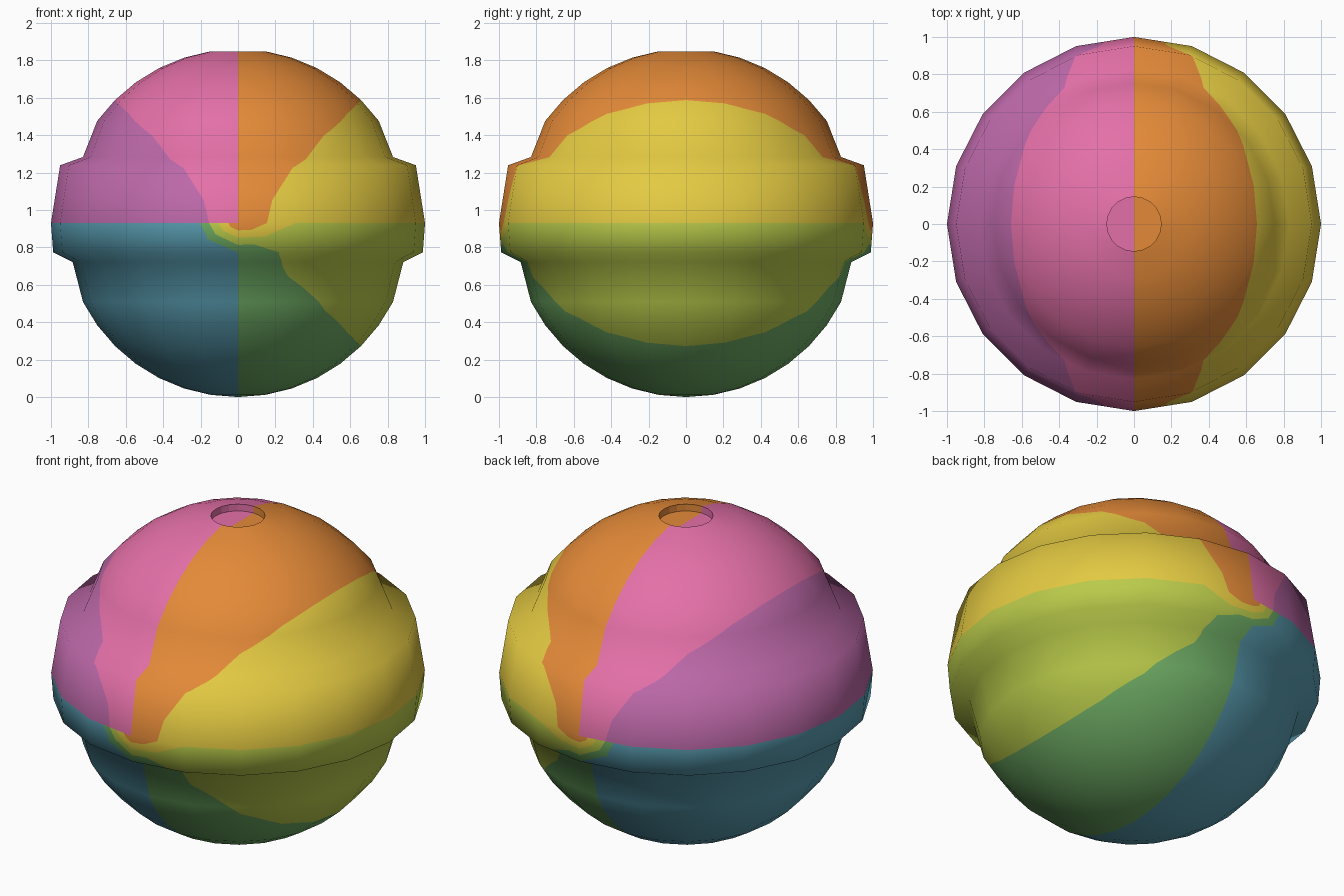
import bpy, math
from mathutils import Vector

if "Cube" in bpy.data.objects:
    bpy.data.objects.remove(bpy.data.objects["Cube"])

C, R, SIDES = 0.93, 0.93, 20      # sphere centre height, radius, segments

# Colour wheel around the y axis: (name, from angle, to angle, sRGB)
BANDS = [
    ("teal", -180, -90, 0x589CB0), ("green", -90, -45, 0x6EAC64),
    ("lime", -45, 0, 0xBACB4A), ("yellow", 0, 45, 0xE4CA42),
    ("orange", 45, 90, 0xE48A38), ("pink", 90, 135, 0xE470A8),
    ("purple", 135, 180, 0xBC68A8)]


def linear(v):
    v /= 255
    return v / 12.92 if v <= 0.04045 else ((v + 0.055) / 1.055) ** 2.4


MATS = []
for name, lo, hi, rgb in BANDS:
    m = bpy.data.materials.new(name)
    m.diffuse_color = (linear(rgb >> 16), linear(rgb >> 8 & 255), linear(rgb & 255), 1)
    m.use_nodes = True
    m.node_tree.nodes["Principled BSDF"].inputs["Base Color"].default_value = m.diffuse_color
    MATS.append(m)


def wheel_angle(p):
    if abs(p.x) < 1e-5 and abs(p.z - C) < 1e-5:
        return 90.0
    return round(math.degrees(math.atan2(p.z - C, p.x)), 5)


def mix(a, b, t):
    return tuple(u + (v - u) * t for u, v in zip(a, b))


def clip(poly, limit, sign):
    """Keep the part of poly where sign * (angle - limit) >= 0."""
    out = []
    for a, b in zip(poly, poly[1:] + poly[:1]):
        da, db = sign * (a[2] - limit), sign * (b[2] - limit)
        if da >= 0:
            out.append(a)
        if da * db < 0:
            t = da / (da - db)
            out.append((a[0].lerp(b[0], t), a[1].lerp(b[1], t), limit))
    return out


def profile_normals(prof):
    segs = [Vector((z1 - z0, r0 - r1)).normalized()
            for (r0, z0), (r1, z1) in zip(prof, prof[1:])]
    mids = [(a + b).normalized() for a, b in zip(segs, segs[1:])]
    first = Vector((0, -1)) if prof[0][0] == 0 else segs[0]
    return [first] + mids + [segs[-1]]


def revolve(name, prof, smooth):
    """Lathe a profile and cut its faces along the colour wheel borders."""
    norms = profile_normals(prof)

    def corner(i, j):
        a = 2 * math.pi * j / SIDES
        c, s = round(math.cos(a), 9), round(math.sin(a), 9)
        (r, z), n = prof[i], norms[i]
        p = Vector((r * c, r * s, z))
        return (p, Vector((n.x * c, n.x * s, n.y)), wheel_angle(p))

    index, verts, normals, faces, mats = {}, [], [], [], []

    def vid(v):
        key = tuple(round(k, 5) + 0.0 for k in v[0])
        if key not in index:
            index[key] = len(verts)
            verts.append(v[0])
            normals.append(v[1].normalized())
        return index[key]

    for i in range(len(prof) - 1):
        for j in range(SIDES):
            quad = [corner(i, j), corner(i, j + 1), corner(i + 1, j + 1), corner(i + 1, j)]
            if sum(q[0].z for q in quad) / 4 < C:      # seam of the wheel
                quad = [(p, n, -180.0 if a == 180 else a) for p, n, a in quad]
            mid = (sum((q[0] for q in quad), Vector()) / 4,
                   sum((q[1] for q in quad), Vector()) / 4,
                   sum(q[2] for q in quad) / 4)
            for a, b in zip(quad, quad[1:] + quad[:1]):
                for k, (_, lo, hi, _) in enumerate(BANDS):
                    part = clip([a, b, mid], lo, 1)
                    part = clip(part, hi, -1) if part else part
                    ids = list(dict.fromkeys(vid(v) for v in part)) if len(part) > 2 else []
                    if len(ids) > 2:
                        faces.append(ids)
                        mats.append(k)

    me = bpy.data.meshes.new(name)
    me.from_pydata(verts, [], faces)
    for m in MATS:
        me.materials.append(m)
    for poly, k in zip(me.polygons, mats):
        poly.material_index = k
        poly.use_smooth = smooth
    me.update()
    if smooth:
        me.normals_split_custom_set_from_vertices(normals)
    ob = bpy.data.objects.new(name, me)
    bpy.context.collection.objects.link(ob)
    return ob


def lat(deg):
    a = math.radians(deg)
    return (R * math.cos(a), C + R * math.sin(a))


# Ball with a raised band around its middle
band = [(0.884, 0.722), (0.988, 0.774), (1.0, C), (0.951, 1.239), (0.829, 1.283)]
ball = [(0, 0)] + [lat(d) for d in range(-81, -26, 9)] + band + [lat(d) for d in range(36, 82, 9)]
revolve("banded_ball", ball, True)

# Shallow round recess in the top
rim_r, rim_z = lat(81)
revolve("top_recess", [(rim_r, rim_z), (rim_r, rim_z - 0.04), (0, rim_z - 0.04)], False)
